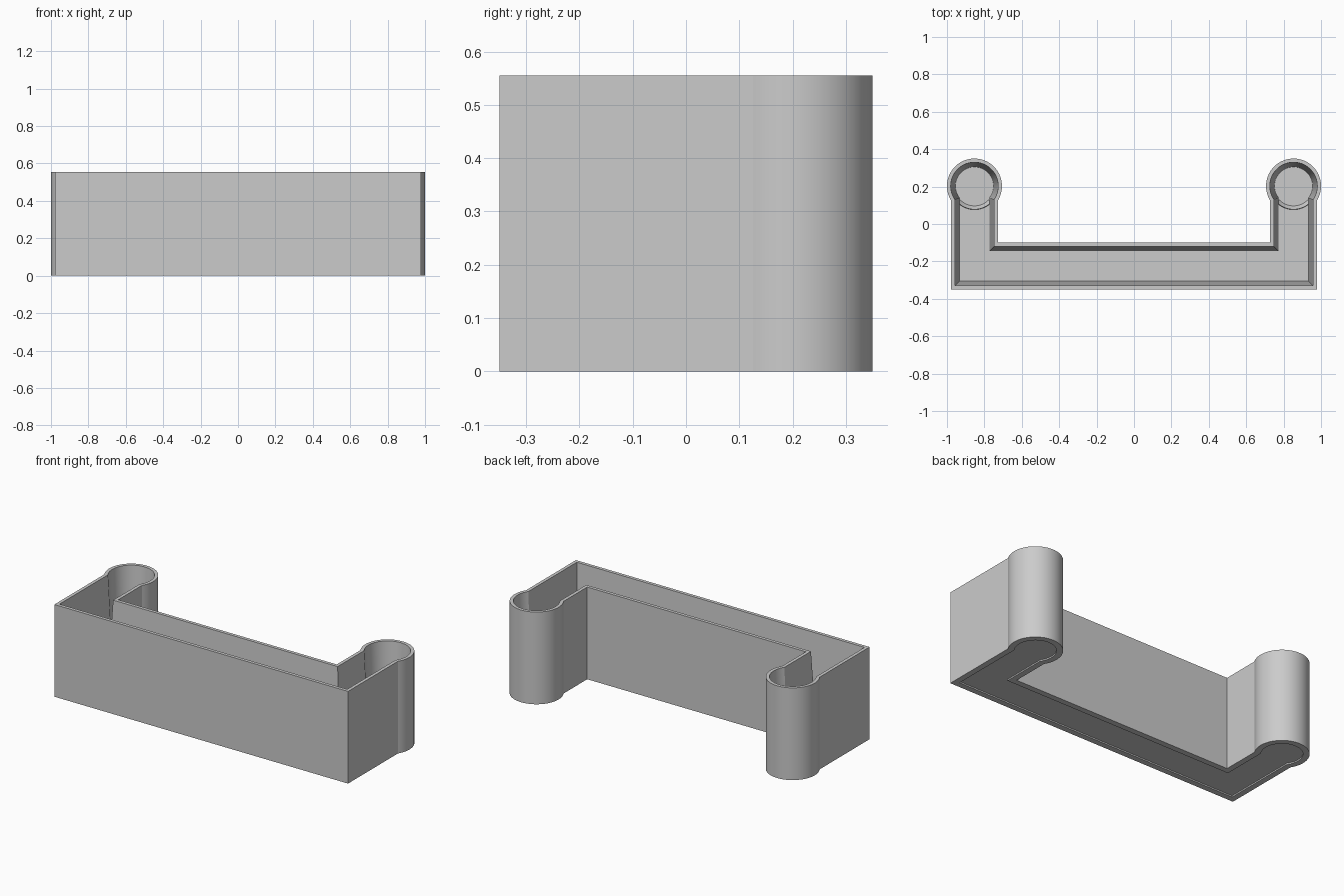
import bpy, bmesh, math

if "Cube" in bpy.data.objects:
    bpy.data.objects.remove(bpy.data.objects["Cube"])

CX, CY, R, HALF = 0.853, 0.203, 0.147, 0.125
HEIGHT = 0.555


def outline(d):
    """Closed U outline with round ends, inset by d."""
    r, h = R - d, HALF - d
    a = math.acos(h / r)
    pts = [(CX + h, -0.35 + d)]
    n = 48
    for i in range(n + 1):
        t = -a + (math.pi + 2 * a) * i / n
        pts.append((CX + r * math.cos(t), CY + r * math.sin(t)))
    pts.append((CX - h, -0.10 - d))
    return pts + [(-x, y) for x, y in reversed(pts)]


def ring(d, _x=0):
    n = 48
    return [(_x + d * math.cos(2 * math.pi * i / n), CY + d * math.sin(2 * math.pi * i / n))
            for i in range(n)]


def loft(name, sections, closed=False):
    """Bridge (points, z) sections; cap the ends, or join last to first."""
    bm = bmesh.new()
    loops = [[bm.verts.new((x, y, z)) for x, y in pts] for pts, z in sections]
    pairs = list(zip(loops, loops[1:]))
    if closed:
        pairs.append((loops[-1], loops[0]))
    for a, b in pairs:
        for i in range(len(a)):
            j = (i + 1) % len(a)
            bm.faces.new((a[i], a[j], b[j], b[i]))
    if not closed:
        bm.faces.new(list(reversed(loops[0])))
        bm.faces.new(loops[-1])
    bmesh.ops.recalc_face_normals(bm, faces=bm.faces)
    me = bpy.data.meshes.new(name)
    bm.to_mesh(me)
    bm.free()
    ob = bpy.data.objects.new(name, me)
    bpy.context.collection.objects.link(ob)
    bpy.ops.object.select_all(action='DESELECT')
    ob.select_set(True)
    bpy.context.view_layer.objects.active = ob
    bpy.ops.object.shade_smooth_by_angle(angle=math.radians(25))
    return ob


# Open trough: slightly recessed underside, outer wall, thin rim, drafted inner wall, floor
loft("trough_shell", [
    (outline(0.035), 0.008),
    (outline(0.035), 0.0),
    (outline(0.0), 0.0),
    (outline(0.0), HEIGHT),
    (outline(0.020), HEIGHT),
    (outline(0.045), 0.02),
])

# Low sloped ring on the floor of each round end
for side, x in (("left", -CX), ("right", CX)):
    loft(side + "_floor_ring", [
        (ring(0.127, x), 0.015),
        (ring(0.125, x), 0.05),
        (ring(0.103, x), 0.015),
    ], closed=True)
